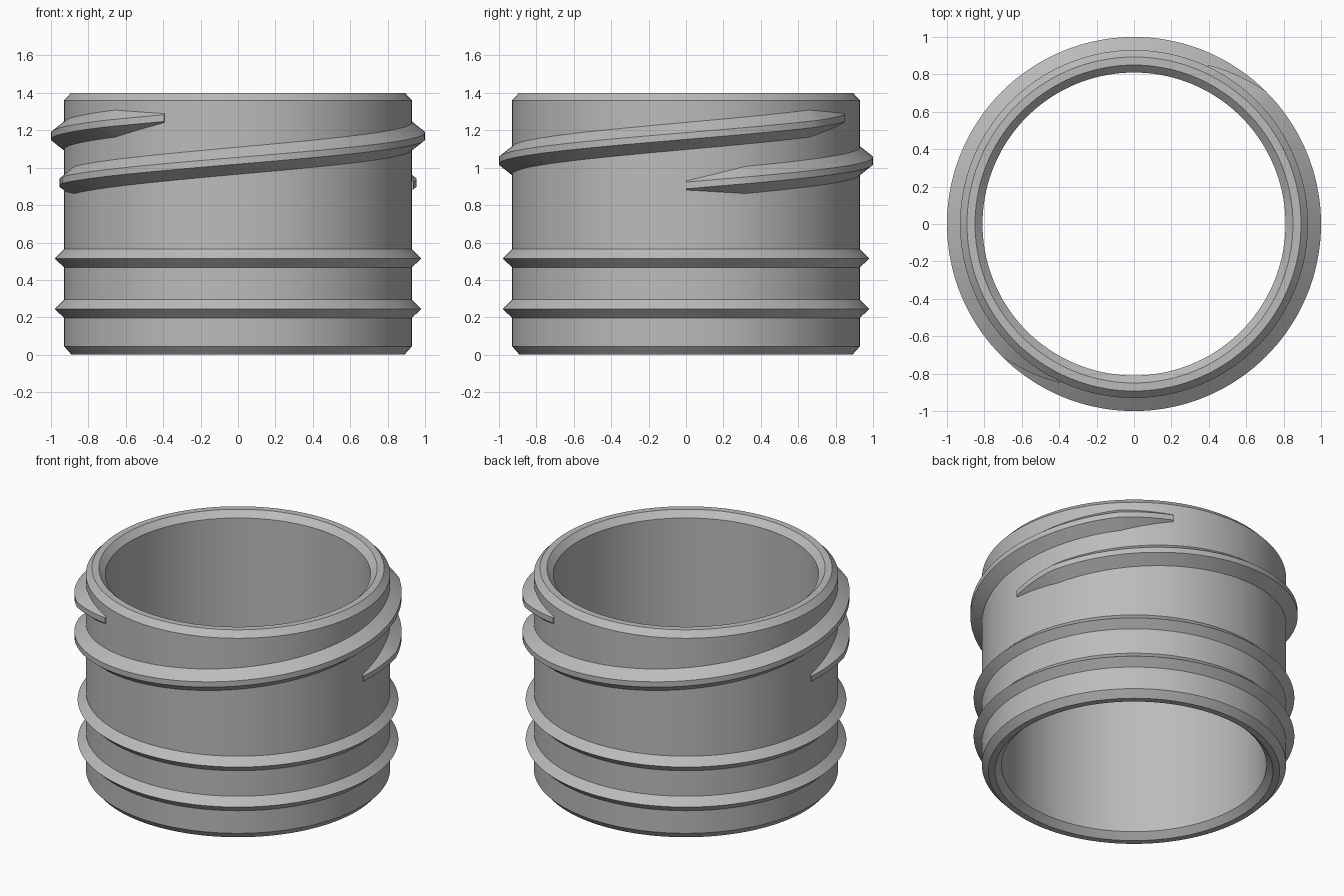
import bpy, bmesh
from math import cos, sin, radians

cube = bpy.data.objects.get("Cube")
if cube:
    bpy.data.objects.remove(cube, do_unlink=True)

grey = bpy.data.materials.new("mid_grey")
grey.use_nodes = True
grey.diffuse_color = (0.5, 0.5, 0.5, 1)
grey.node_tree.nodes["Principled BSDF"].inputs["Base Color"].default_value = grey.diffuse_color

WALL, FOOT, SEGMENTS = 0.93, 0.925, 144


def sweep(name, sections, looped):
    """Skin a row of (angle in degrees, closed list of (radius, z)) sections."""
    bm = bmesh.new()
    rings = [[bm.verts.new((r * cos(radians(a)), r * sin(radians(a)), z)) for r, z in pts]
             for a, pts in sections]
    pairs = list(zip(rings, rings[1:]))
    if looped:
        pairs.append((rings[-1], rings[0]))
    else:
        bm.faces.new(rings[0])
        bm.faces.new(rings[-1])
    n = len(rings[0])
    for a, b in pairs:
        for i in range(n):
            j = (i + 1) % n
            bm.faces.new((a[i], b[i], b[j], a[j]))
    bmesh.ops.recalc_face_normals(bm, faces=bm.faces)
    mesh = bpy.data.meshes.new(name)
    bm.to_mesh(mesh)
    bm.free()
    mesh.materials.append(grey)
    obj = bpy.data.objects.new(name, mesh)
    bpy.context.collection.objects.link(obj)
    bpy.ops.object.select_all(action='DESELECT')
    obj.select_set(True)
    bpy.context.view_layer.objects.active = obj
    bpy.ops.object.shade_smooth_by_angle(angle=radians(30))
    return obj


# Hollow neck: chamfered rims and two pointed ribs
profile = [(0.81, 0.04), (0.85, 0), (0.89, 0), (WALL, 0.045)]
for crest in (0.245, 0.515):
    profile += [(WALL, crest - 0.048), (0.98, crest), (WALL, crest + 0.05)]
profile += [(WALL, 1.36), (0.893, 1.4), (0.85, 1.4), (0.81, 1.36)]
sweep("neck", [(360 * i / SEGMENTS, profile) for i in range(SEGMENTS)], True)


# Two-start screw thread, each end sinking into the wall
def thread_section(turn):
    fade = min(1, turn / 20, (245 - turn) / 20)
    crest = 0.938 + 0.062 * fade
    z = 0.905 + 0.00147 * turn
    tip = 0.018
    foot = tip + (crest - FOOT) * 0.78
    return [(FOOT, z - foot), (crest, z - tip), (crest, z + tip), (FOOT, z + foot)]


for name, start in (("left_thread", 0), ("right_thread", 180)):
    sweep(name, [(start + t, thread_section(t)) for t in [2.5 * i for i in range(99)]], False)
